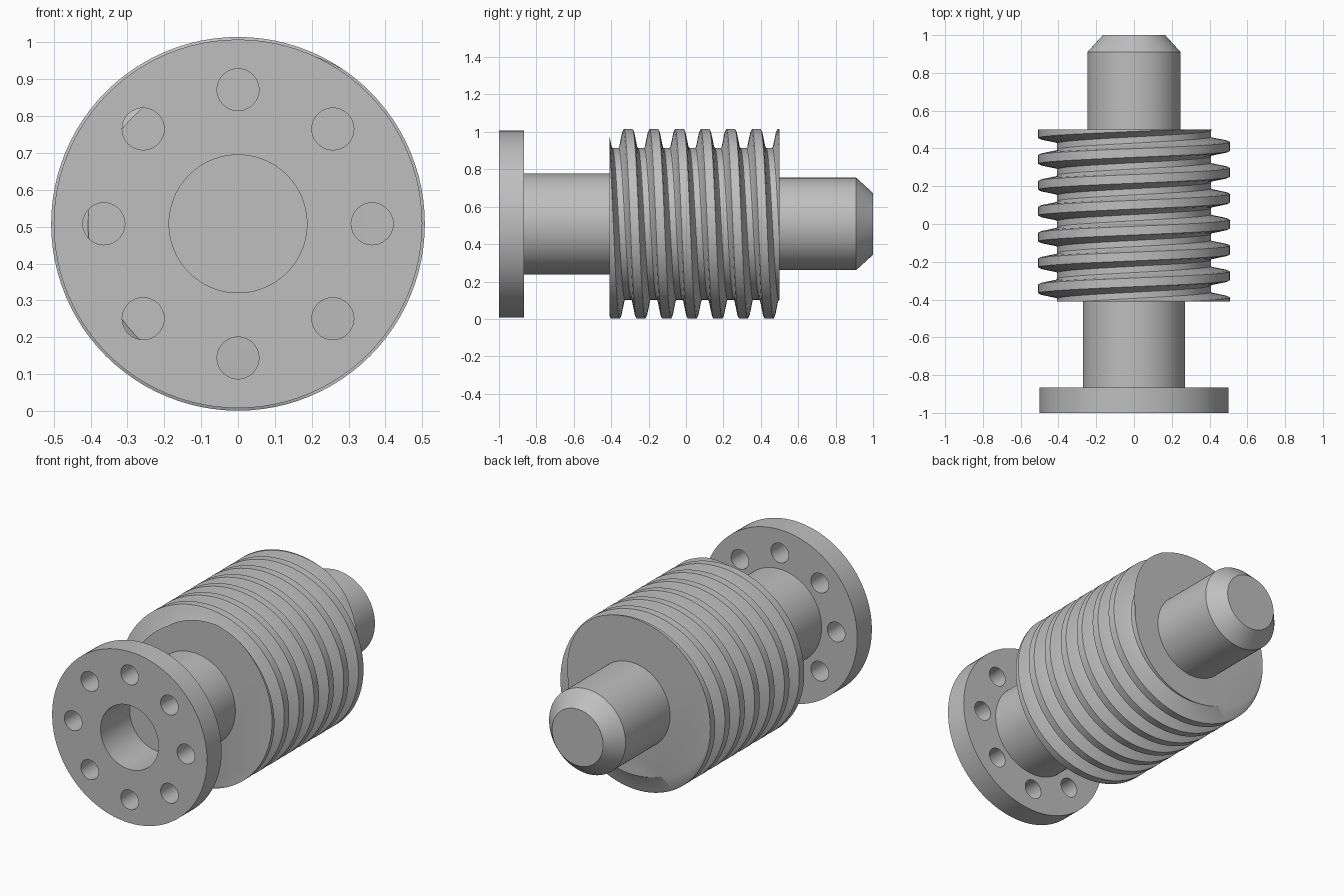
import bpy, bmesh, math
from mathutils import Matrix, Vector

cube = bpy.data.objects.get("Cube")
if cube:
    bpy.data.objects.remove(cube, do_unlink=True)

AXIS_Z = 0.508      # height of the shaft axis
SEGS = 96
PITCH = 0.137

steel = bpy.data.materials.new("grey steel")
steel.use_nodes = True
GREY = (0.52, 0.52, 0.52, 1)
steel.diffuse_color = GREY
steel.node_tree.nodes["Principled BSDF"].inputs["Base Color"].default_value = GREY


def around(radius, y, angle):
    """Point around the shaft axis, angle measured from the top towards +x."""
    return (radius * math.sin(angle), y, AXIS_Z + radius * math.cos(angle))


def finish(bm, name):
    bmesh.ops.recalc_face_normals(bm, faces=bm.faces)
    mesh = bpy.data.meshes.new(name)
    bm.to_mesh(mesh)
    bm.free()
    mesh.materials.append(steel)
    obj = bpy.data.objects.new(name, mesh)
    bpy.context.collection.objects.link(obj)
    return obj


def activate(obj):
    bpy.ops.object.select_all(action='DESELECT')
    obj.select_set(True)
    bpy.context.view_layer.objects.active = obj


def smooth(obj):
    activate(obj)
    bpy.ops.object.shade_smooth_by_angle(angle=math.radians(30))


def lathe(name, profile):
    """Turn (y, radius) points around the axis and cap both ends."""
    bm = bmesh.new()
    rings = [[bm.verts.new(around(r, y, math.tau * i / SEGS)) for i in range(SEGS)]
             for y, r in profile]
    for a, b in zip(rings, rings[1:]):
        for i in range(SEGS):
            j = (i + 1) % SEGS
            bm.faces.new((a[i], a[j], b[j], b[i]))
    bm.faces.new(rings[0])
    bm.faces.new(rings[-1])
    return finish(bm, name)


# Flange and front shaft, with the blind centre bore
flange = lathe("flange_and_front_shaft", [
    (-0.73, 0.187), (-1, 0.187), (-1, 0.5), (-0.865, 0.5), (-0.865, 0.27), (-0.38, 0.27)])

# Ring of eight bolt holes through the flange
bm = bmesh.new()
for k in range(8):
    place = Matrix.Translation(around(0.364, -0.93, math.tau * k / 8))
    bmesh.ops.create_cone(bm, cap_ends=True, segments=32, radius1=0.057, radius2=0.057,
                          depth=0.3, matrix=place @ Matrix.Rotation(math.pi / 2, 4, 'X'))
cutter = finish(bm, "bolt_hole_cutter")
cutter.hide_render = True
cut = flange.modifiers.new("bolt_holes", 'BOOLEAN')
cut.operation = 'DIFFERENCE'
cut.solver = 'EXACT'
cut.object = cutter
activate(flange)
bpy.ops.object.modifier_apply(modifier=cut.name)
bpy.data.objects.remove(cutter, do_unlink=True)
smooth(flange)

# Rear shaft with chamfered tip
smooth(lathe("rear_shaft", [(0.47, 0.247), (0.91, 0.247), (1, 0.165)]))

# Worm thread: one tooth profile repeated along the axis and twisted by one pitch per turn
tooth = [(-0.052, 0.407), (-0.045, 0.415), (-0.029, 0.495), (-0.023, 0.507),
         (0.023, 0.507), (0.029, 0.495), (0.045, 0.415), (0.052, 0.407)]
rows = [(y + PITCH * k - 0.035, r) for k in range(-5, 6) for y, r in tooth]
bm = bmesh.new()
columns = []
for i in range(SEGS):
    turn = i / SEGS
    columns.append([bm.verts.new(around(r, y + PITCH * turn, math.tau * turn))
                    for y, r in rows])
for i in range(SEGS):
    a = columns[i]
    # the last column meets the first one a whole tooth further on
    b = columns[i + 1] if i + 1 < SEGS else columns[0][len(tooth):]
    for j in range(min(len(a), len(b)) - 1):
        bm.faces.new((a[j], b[j], b[j + 1], a[j + 1]))
for y, side in ((-0.41, -1), (0.5, 1)):
    bmesh.ops.bisect_plane(bm, geom=bm.verts[:] + bm.edges[:] + bm.faces[:], dist=1e-5,
                           plane_co=Vector((0, y, 0)), plane_no=Vector((0, side, 0)),
                           clear_outer=True)
bmesh.ops.holes_fill(bm, edges=[e for e in bm.edges if e.is_boundary], sides=0)
smooth(finish(bm, "worm_thread"))
